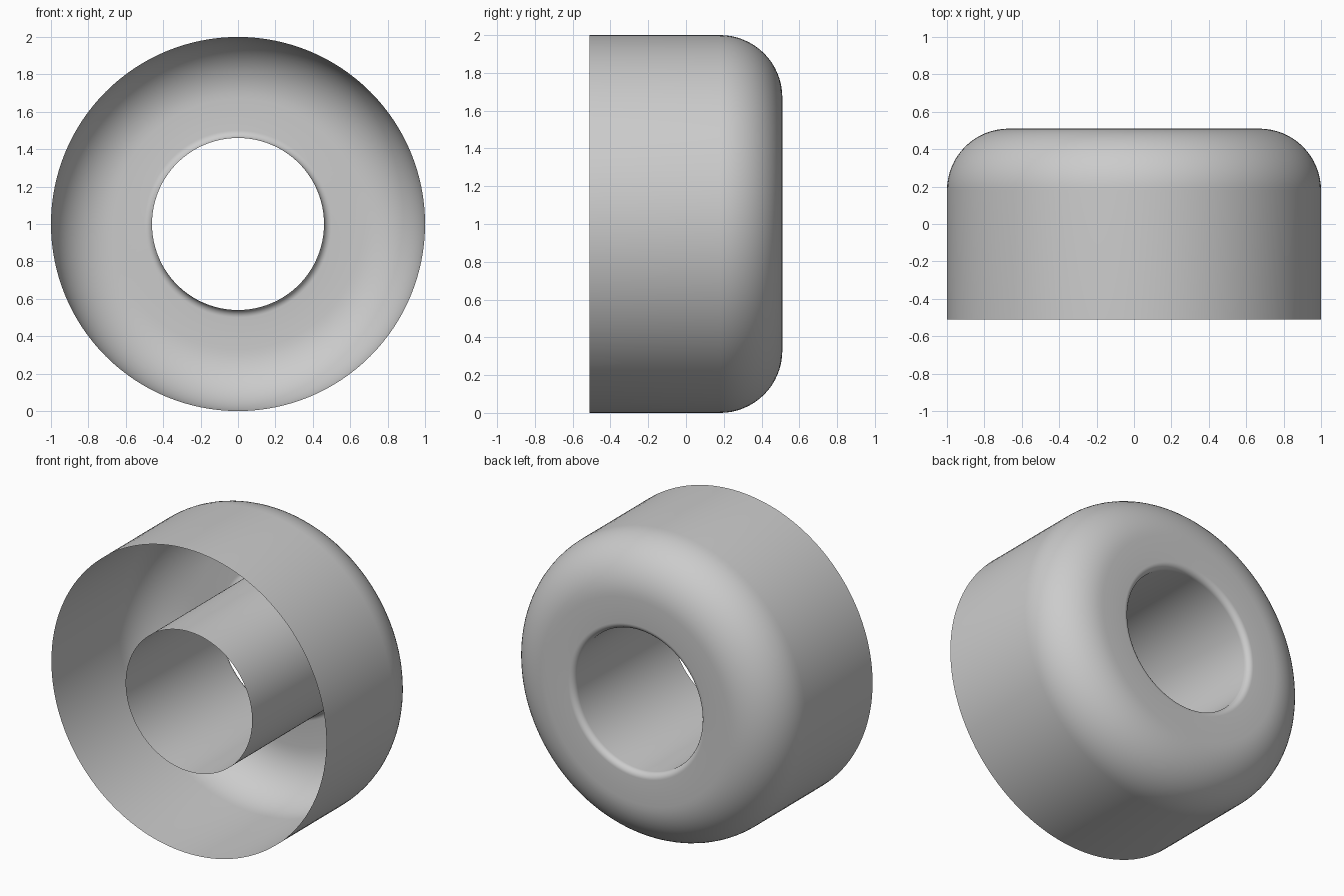
import bpy
import bmesh
from math import sin, cos, pi, tau
from mathutils import Vector, Matrix

cube = bpy.data.objects.get("Cube")
if cube:
    bpy.data.objects.remove(cube, do_unlink=True)

OUTER, HOLE, HALF = 1.0, 0.46, 0.51
BIG, SMALL = 0.33, 0.04
SEGMENTS = 128
CENTRE = Vector((0, 0, 1))

# Single grey material
grey = bpy.data.materials.new("plain grey")
grey.use_nodes = True
colour = (0.6, 0.6, 0.6, 1)
grey.diffuse_color = colour
grey.node_tree.nodes["Principled BSDF"].inputs["Base Color"].default_value = colour


def arc(radius, depth, size, start, end, steps):
    """Rounded corner of the profile as (radius, depth) pairs."""
    angles = [start + (end - start) * i / steps for i in range(steps + 1)]
    return [(radius + size * cos(a), depth + size * sin(a)) for a in angles]


# Profile: outer wall, broad rounded shoulder, flat back, small lip, inner tube
profile = [(OUTER, -HALF)]
profile += arc(OUTER - BIG, HALF - BIG, BIG, 0, pi / 2, 16)
profile += arc(HOLE + SMALL, HALF - SMALL, SMALL, pi / 2, pi, 8)
profile += [(HOLE, -HALF)]

# Revolve the open profile around the horizontal axis
bm = bmesh.new()
verts = [bm.verts.new(CENTRE + Vector((r, y, 0))) for r, y in profile]
edges = [bm.edges.new(pair) for pair in zip(verts, verts[1:])]
bmesh.ops.spin(bm, geom=verts + edges, cent=CENTRE, axis=(0, 1, 0),
               angle=tau, steps=SEGMENTS, use_merge=True)
bmesh.ops.remove_doubles(bm, verts=bm.verts, dist=0.0001)

# Make the skin face outward
bmesh.ops.recalc_face_normals(bm, faces=bm.faces)
wall = max(bm.faces, key=lambda f: f.calc_area())
out = wall.calc_center_median() - CENTRE
out.y = 0
if wall.normal.dot(out) < 0:
    bmesh.ops.reverse_faces(bm, faces=bm.faces)
for face in bm.faces:
    face.smooth = True

mesh = bpy.data.meshes.new("ring_shell")
bm.to_mesh(mesh)
bm.free()
mesh.materials.append(grey)
shell = bpy.data.objects.new("ring_shell", mesh)
bpy.context.collection.objects.link(shell)
